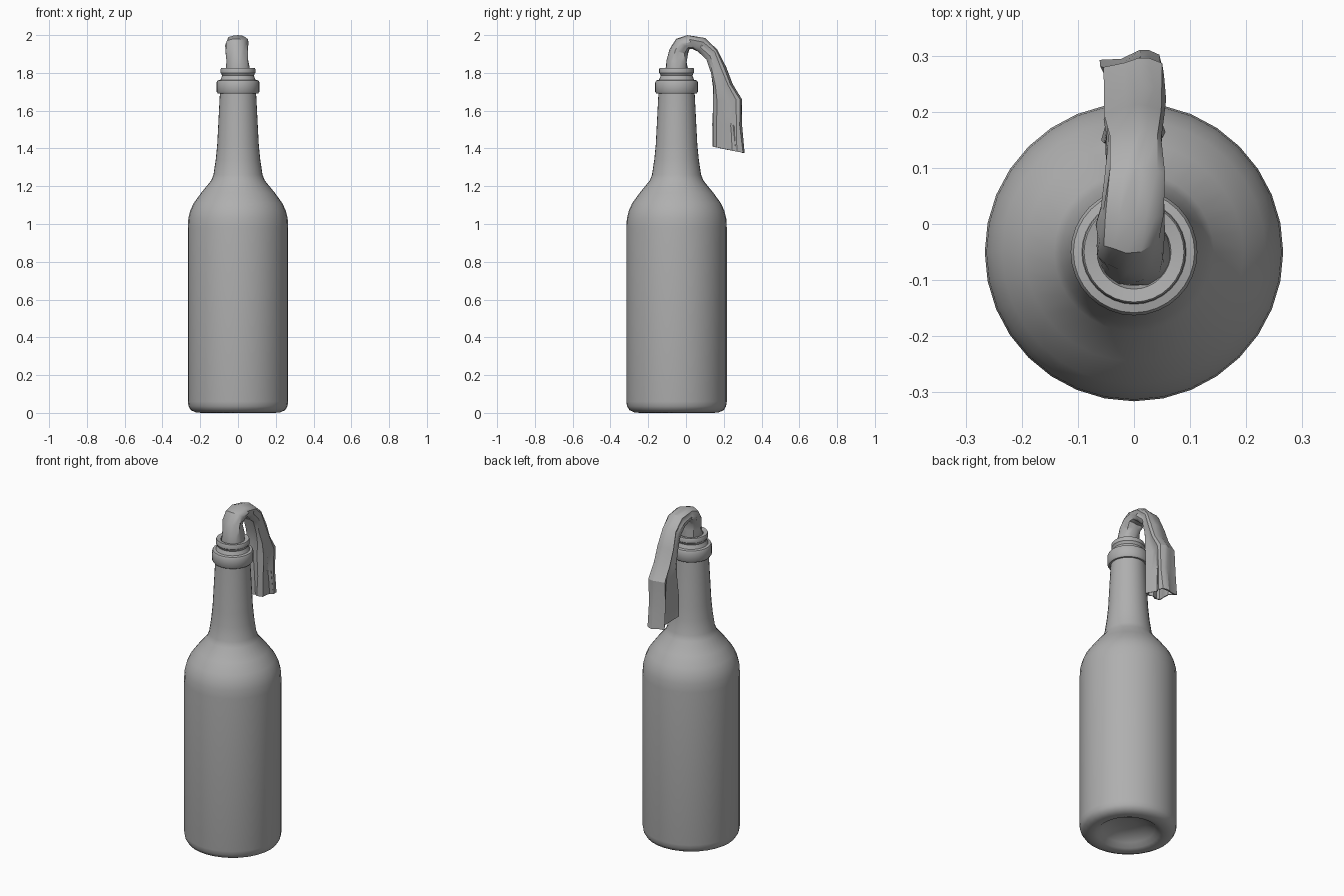
import bpy, bmesh, math, random
from mathutils import Vector

random.seed(4)
AXIS_Y = -0.05

# Dark grey shared by both parts
grey = bpy.data.materials.new("dark_grey")
grey.diffuse_color = (0.43, 0.43, 0.43, 1)


def loft(name, rings, angle):
    """Skin a list of closed rings of points into one capped mesh object."""
    bm = bmesh.new()
    vr = [[bm.verts.new(p) for p in ring] for ring in rings]
    n = len(vr[0])
    for a, b in zip(vr, vr[1:]):
        for i in range(n):
            j = (i + 1) % n
            bm.faces.new((a[i], a[j], b[j], b[i]))
    bm.faces.new(vr[0][::-1])
    bm.faces.new(vr[-1])
    bmesh.ops.recalc_face_normals(bm, faces=bm.faces)
    mesh = bpy.data.meshes.new(name)
    bm.to_mesh(mesh)
    bm.free()
    mesh.materials.append(grey)
    ob = bpy.data.objects.new(name, mesh)
    bpy.context.collection.objects.link(ob)
    bpy.ops.object.select_all(action='DESELECT')
    ob.select_set(True)
    bpy.context.view_layer.objects.active = ob
    bpy.ops.object.shade_smooth_by_angle(angle=math.radians(angle))
    return ob


def circle(r, z, n=32):
    return [(r * math.cos(i * math.tau / n), AXIS_Y + r * math.sin(i * math.tau / n), z)
            for i in range(n)]


# Glass bottle: punt, body, shoulder, neck, collar, lip, mouth
profile = [(0.04, 0.065), (0.10, 0.055), (0.145, 0.03), (0.17, 0.008), (0.195, 0.0),
           (0.225, 0.003), (0.25, 0.015), (0.262, 0.035), (0.266, 0.06),
           (0.266, 0.98), (0.263, 1.03), (0.253, 1.07), (0.235, 1.11), (0.195, 1.165),
           (0.142, 1.23), (0.13, 1.26), (0.118, 1.34), (0.11, 1.42), (0.096, 1.69),
           (0.106, 1.69), (0.113, 1.70), (0.113, 1.75), (0.108, 1.76), (0.093, 1.763),
           (0.084, 1.785), (0.089, 1.797), (0.092, 1.80), (0.092, 1.82), (0.089, 1.826),
           (0.066, 1.822), (0.06, 1.80)]
loft("bottle", [circle(r, z) for r, z in profile], 40)

# Cloth rag: inner (y, z), outer (y, z), centre x, half width, amount of folding
sections = [((-0.005, 1.70), (-0.095, 1.70), 0.0, 0.05, 0.0),
            ((0.012, 1.81), (-0.112, 1.81), 0.0, 0.065, 0.0),
            ((0.004, 1.86), (-0.10, 1.865), 0.0, 0.06, 0.05),
            ((0.008, 1.90), (-0.085, 1.925), -0.008, 0.058, 0.1),
            ((0.018, 1.925), (-0.05, 1.98), -0.01, 0.062, 0.1),
            ((0.04, 1.925), (0.01, 2.0), -0.008, 0.06, 0.15),
            ((0.065, 1.91), (0.10, 1.985), 0.0, 0.054, 0.25),
            ((0.11, 1.87), (0.165, 1.925), 0.0, 0.055, 0.4),
            ((0.132, 1.80), (0.21, 1.83), 0.0, 0.056, 0.5),
            ((0.14, 1.73), (0.245, 1.74), 0.0, 0.058, 0.65),
            ((0.14, 1.65), (0.30, 1.66), -0.002, 0.058, 0.8),
            ((0.138, 1.53), (0.30, 1.52), -0.002, 0.058, 0.95),
            ((0.138, 1.41), (0.311, 1.375), -0.003, 0.06, 1.0)]
# Folded outline at the hem: (across, inner -1 to outer 1), starting at the outer edge
folded = [(0.25, 1), (0.6, 0.95), (0.9, 0.85), (1, 0.55), (0.65, 0.2), (0.8, -0.2),
          (0.95, -0.75), (0.5, -0.95), (0, -0.75), (-0.5, -1), (-0.9, -0.9),
          (-0.8, -0.4), (-0.55, 0), (-0.6, 0.35), (-1, 0.75), (-0.35, 0.85)]


def rag_ring(inner, outer, cx, w, fold, scale=1.0):
    a, b = Vector((cx, *inner)), Vector((cx, *outer))
    mid, half = (a + b) / 2, (b - a) / 2
    ring = []
    for i, (fx, fv) in enumerate(folded):
        t = i * math.tau / len(folded)
        x = (math.sin(t) * (1 - fold) + fx * fold) * scale
        v = (math.cos(t) * (1 - fold) + fv * fold) * scale
        p = mid + half * v
        p.x += w * x
        ring.append(p + Vector((random.uniform(-0.006, 0.006), random.uniform(-0.004, 0.004), 0)))
    return ring


rings = [rag_ring(*s) for s in sections]
# hollow under the hem
rings += [rag_ring(*sections[-1], scale=0.85), rag_ring(*sections[-2], scale=0.78)]
loft("cloth_rag", rings, 30)
